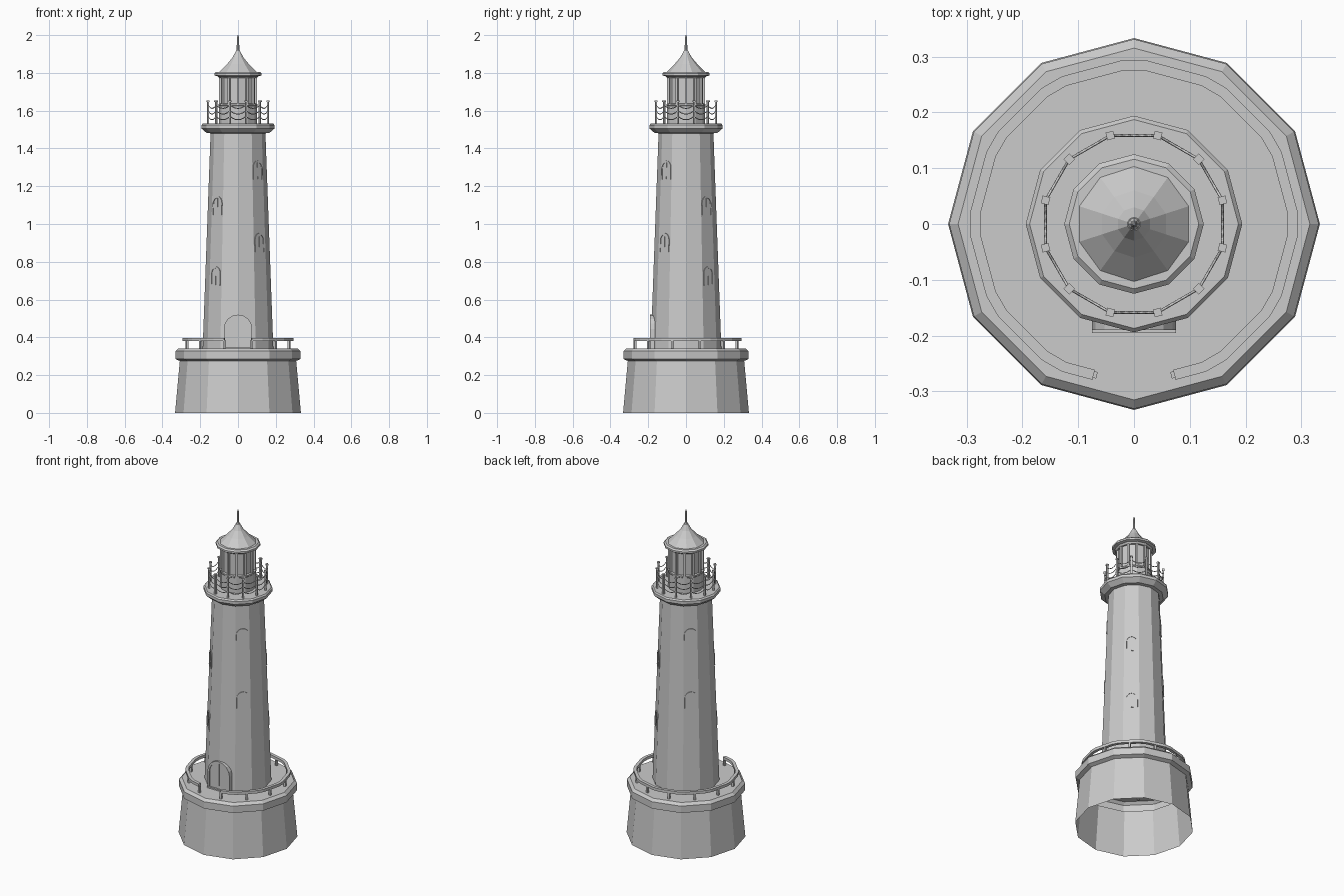
import bpy, bmesh
from math import sin, cos, pi, radians, atan2
from mathutils import Matrix, Vector

cube = bpy.data.objects.get("Cube")
if cube:
    bpy.data.objects.remove(cube, do_unlink=True)

stone = bpy.data.materials.new("stone_grey")
stone.use_nodes = True
GREY = (0.6, 0.6, 0.6, 1)
stone.diffuse_color = GREY
stone.node_tree.nodes["Principled BSDF"].inputs["Base Color"].default_value = GREY

SIDES = 12
STEP = 2 * pi / SIDES
MIDS = [(k + 0.5) * STEP for k in range(SIDES)]


def finish(name, bm, fix_normals=True):
    if fix_normals:
        bmesh.ops.recalc_face_normals(bm, faces=bm.faces)
    mesh = bpy.data.meshes.new(name)
    bm.to_mesh(mesh)
    bm.free()
    mesh.materials.append(stone)
    obj = bpy.data.objects.new(name, mesh)
    bpy.context.collection.objects.link(obj)
    return obj


def polar(r, a, z):
    return Vector((r * cos(a), r * sin(a), z))


def skin(bm, loops, closed=True):
    """Quads between successive loops of equal length."""
    rows = [[bm.verts.new(p) for p in loop] for loop in loops]
    n = len(rows[0])
    for low, high in zip(rows, rows[1:]):
        for i in range(n if closed else n - 1):
            j = (i + 1) % n
            bm.faces.new((low[i], low[j], high[j], high[i]))
    return rows


def turned(name, profile, sides=SIDES, start=0, cap_top=False, cap_bottom=False):
    """Faceted turned part from (radius, height) pairs, bottom to top."""
    bm = bmesh.new()
    loops = [[polar(r, start + 2 * pi * i / sides, z) for i in range(sides)] for r, z in profile]
    rows = skin(bm, loops)
    if cap_top:
        bm.faces.new(rows[-1])
    if cap_bottom:
        bm.faces.new(rows[0][::-1])
    return finish(name, bm, False)


def add_box(bm, size, centre, angle=0):
    m = Matrix.Translation(centre) @ Matrix.Rotation(angle, 4, "Z") @ Matrix.Diagonal((*size, 1))
    bmesh.ops.create_cube(bm, size=1, matrix=m)


def arch(half, height, y, segments=8):
    """Round-headed outline standing on z = 0."""
    spring = height - half
    head = [(half * cos(pi * i / segments), spring + half * sin(pi * i / segments))
            for i in range(segments + 1)]
    return [Vector((x, y, z)) for x, z in [(half, 0), *head, (-half, 0)]]


def add_arch_frame(bm, half, height, width, front, back):
    inner = (half - width, height - width)
    loops = [arch(half, height, back), arch(half, height, front),
             arch(*inner, front), arch(*inner, back)]
    skin(bm, loops, closed=False)


def add_arch_panel(bm, half, height, front, back):
    rows = skin(bm, [arch(half, height, back), arch(half, height, front)])
    bm.faces.new(rows[1])


# Hollow base with its collar and deck
turned("base", [(0.333, 0), (0.308, 0.275), (0.331, 0.285), (0.331, 0.327), (0.315, 0.342)],
       cap_top=True)

# Tapered tower
BOTTOM, TOP = (0.187, 0.342), (0.145, 1.485)
turned("tower", [BOTTOM, TOP])

# Gallery and lantern room
turned("gallery", [(0.143, 1.48), (0.166, 1.482), (0.194, 1.506), (0.194, 1.523), (0.187, 1.531)],
       cap_top=True, cap_bottom=True)
turned("lantern_wall", [(0.101, 1.531), (0.101, 1.625), (0.104, 1.628), (0.104, 1.636),
                        (0.085, 1.638)], cap_top=True)
turned("lantern_glass", [(0.09, 1.635), (0.09, 1.785)])
bm = bmesh.new()
for k in range(SIDES):
    add_box(bm, (0.012, 0.012, 0.15), polar(0.094, k * STEP, 1.71), k * STEP)
finish("lantern_bars", bm)

# Roof, eave and spire
turned("eave", [(0.1, 1.772), (0.108, 1.782), (0.125, 1.786), (0.125, 1.797), (0.116, 1.805)],
       cap_top=True, cap_bottom=True)
turned("roof", [(0.105, 1.803), (0.06, 1.847), (0.03, 1.882), (0.012, 1.915)],
       sides=10, start=pi / 2, cap_top=True)
turned("spire", [(0.012, 1.912), (0.007, 1.925), (0.006, 1.985), (0.002, 2.0)],
       sides=8, cap_top=True)

# Deck rail, open at the front, with softened corners
bm = bmesh.new()
soft = radians(4)
first, last = radians(-75), radians(255)
angles = [first] + [k * STEP + s for k in range(-2, 9) for s in (-soft, soft)] + [last]


def flat_radius(r, a):
    return r * cos(STEP / 2) / cos(a % STEP - STEP / 2)


sections = [[polar(flat_radius(r, a), a, z) for r, z in
             ((0.28, 0.38), (0.299, 0.38), (0.299, 0.397), (0.28, 0.397))] for a in angles]
rows = skin(bm, sections)
bm.faces.new(rows[0])
bm.faces.new(rows[-1])
finish("deck_rail", bm)

bm = bmesh.new()
for a in MIDS:
    add_box(bm, (0.012, 0.012, 0.05), polar(0.279, a, 0.36), a)
finish("deck_posts", bm)

# Gallery posts with sagging chains between them
bm = bmesh.new()
RING = 0.164
for a in MIDS:
    add_box(bm, (0.01, 0.01, 0.12), polar(RING, a, 1.59), a)
    add_box(bm, (0.014, 0.014, 0.008), polar(RING, a, 1.65), a)
finish("gallery_posts", bm)

curve = bpy.data.curves.new("gallery_chains", "CURVE")
curve.dimensions = "3D"
curve.bevel_depth = 0.0025
curve.bevel_resolution = 0
for a in MIDS:
    for z in (1.63, 1.6, 1.57):
        p, q = polar(RING, a, z), polar(RING, a + STEP, z)
        spline = curve.splines.new("POLY")
        spline.points.add(6)
        for i, point in enumerate(spline.points):
            t = i / 6
            v = p.lerp(q, t)
            point.co = (v.x, v.y, v.z - 0.072 * t * (1 - t), 1)
curve.materials.append(stone)
chains = bpy.data.objects.new("gallery_chains", curve)
bpy.context.collection.objects.link(chains)

# Arched double door
bm = bmesh.new()
add_arch_frame(bm, 0.075, 0.178, 0.012, -0.19, -0.15)
add_arch_panel(bm, 0.066, 0.17, -0.184, -0.15)
add_box(bm, (0.004, 0.004, 0.165), (0, -0.185, 0.083))
add_box(bm, (0.15, 0.03, 0.008), (0, -0.18, 0.004))
bmesh.ops.translate(bm, verts=bm.verts, vec=(0, 0, BOTTOM[1]))
finish("door", bm)

# Arched windows on the four diagonal faces, leaning with the wall
lean = atan2((BOTTOM[0] - TOP[0]) * cos(STEP / 2), TOP[1] - BOTTOM[1])
HIGH, LOW = (1.235, 0.852), (1.047, 0.675)
for side, angle, heights in (("front_left", -45, HIGH), ("back_left", 45, LOW),
                             ("back_right", 135, HIGH), ("front_right", 225, LOW)):
    for level, z in zip(("upper", "lower"), heights):
        bm = bmesh.new()
        add_arch_frame(bm, 0.036, 0.1, 0.009, -0.004, 0.01)
        add_arch_panel(bm, 0.03, 0.095, -0.001, 0.01)
        add_box(bm, (0.007, 0.01, 0.092), (0, 0.002, 0.048))
        t = (z - BOTTOM[1]) / (TOP[1] - BOTTOM[1])
        r = (BOTTOM[0] + (TOP[0] - BOTTOM[0]) * t) * cos(STEP / 2)
        place = (Matrix.Translation(polar(r, radians(angle), z))
                 @ Matrix.Rotation(radians(angle + 90), 4, "Z")
                 @ Matrix.Rotation(-lean, 4, "X"))
        bm.transform(place)
        finish(f"{side}_{level}_window", bm)
